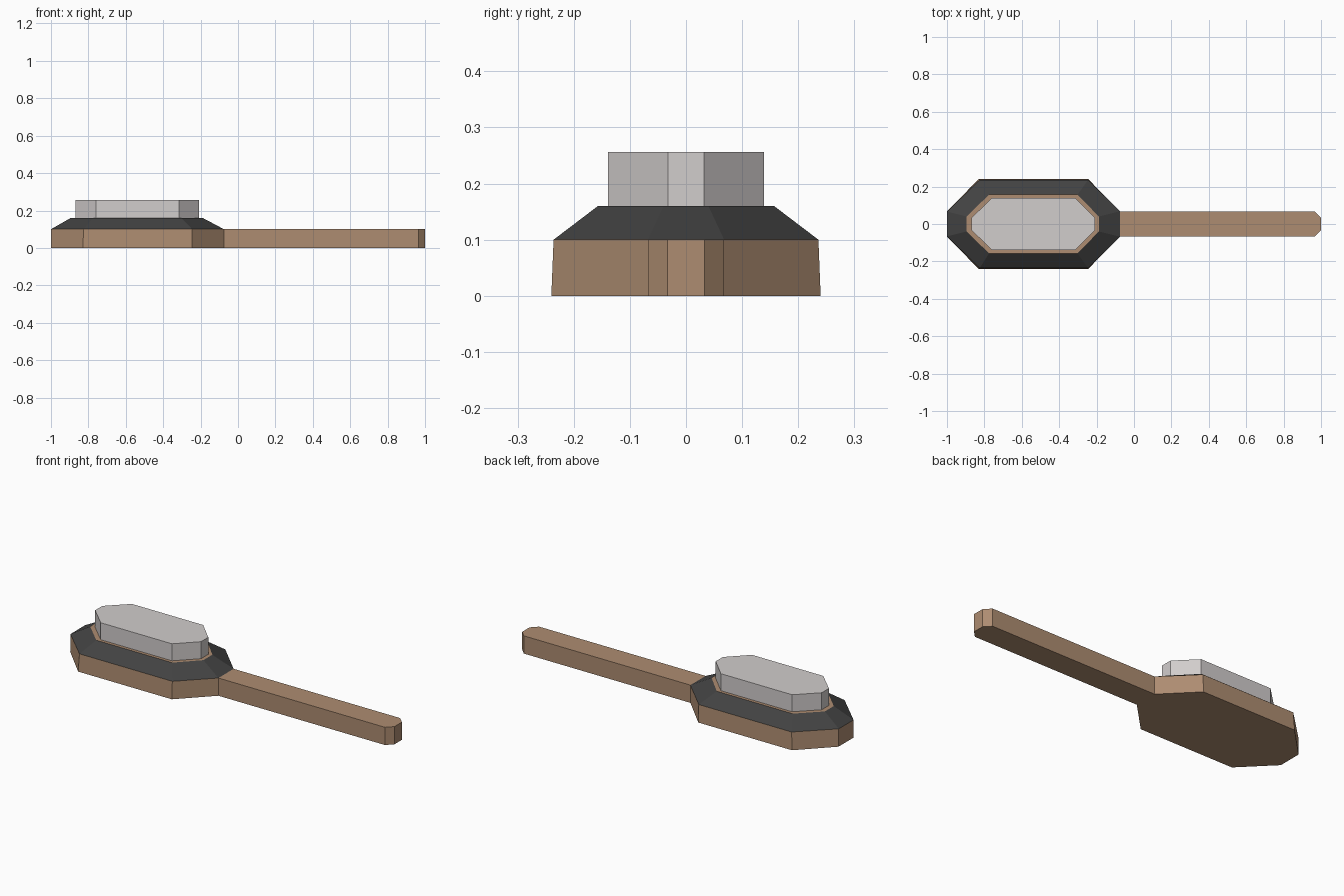
import bpy
import bmesh

if "Cube" in bpy.data.objects:
    bpy.data.objects.remove(bpy.data.objects["Cube"])


def material(name, rgb):
    m = bpy.data.materials.new(name)
    m.diffuse_color = (*rgb, 1.0)
    m.use_nodes = True
    m.node_tree.nodes["Principled BSDF"].inputs["Base Color"].default_value = m.diffuse_color
    return m


wood = material("warm wood", (0.42, 0.265, 0.165))
rubber = material("black rubber", (0.055, 0.055, 0.055))
bristle = material("light grey bristle", (0.64, 0.61, 0.605))


def mirrored(half):
    """Close a +y half outline (running left to right) with its -y mirror."""
    return half + [(x, -y) for x, y in reversed(half)]


def loft(name, low, z0, high, z1, side_mat, cap_mat, bottom=True):
    """Solid between two matching outlines, with its own colour on the cap."""
    bm = bmesh.new()
    a = [bm.verts.new((x, y, z0)) for x, y in mirrored(low)]
    b = [bm.verts.new((x, y, z1)) for x, y in mirrored(high)]
    n = len(a)
    for i in range(n):
        j = (i + 1) % n
        bm.faces.new((a[j], a[i], b[i], b[j]))
    cap = bm.faces.new(b[::-1])
    if bottom:
        bm.faces.new(a)
    mesh = bpy.data.meshes.new(name)
    mesh.materials.append(side_mat)
    if cap_mat != side_mat:
        mesh.materials.append(cap_mat)
        cap.material_index = 1
    bm.to_mesh(mesh)
    bm.free()
    obj = bpy.data.objects.new(name, mesh)
    bpy.context.collection.objects.link(obj)
    return obj


# half outlines of the head, at its foot and at its upper rim
head_low = [(-1.0, 0.068), (-0.83, 0.24), (-0.245, 0.24), (-0.075, 0.068)]
head_high = [(-1.0, 0.066), (-0.825, 0.236), (-0.245, 0.236), (-0.075, 0.068)]
grip = [(0.965, 0.068), (1.0, 0.033)]

# wooden back and handle in one piece
loft("wooden_body", head_low + grip, 0.0, head_high + grip, 0.10, wood, wood)

# sloping black collar with a wooden top
collar_top = [(-0.895, 0.04), (-0.775, 0.157), (-0.302, 0.157), (-0.188, 0.04)]
loft("collar", head_high, 0.10, collar_top, 0.16, rubber, wood, bottom=False)

# bristle block
block = [(-0.87, 0.032), (-0.76, 0.139), (-0.315, 0.139), (-0.208, 0.032)]
loft("bristle_block", block, 0.16, block, 0.256, bristle, bristle, bottom=False)
